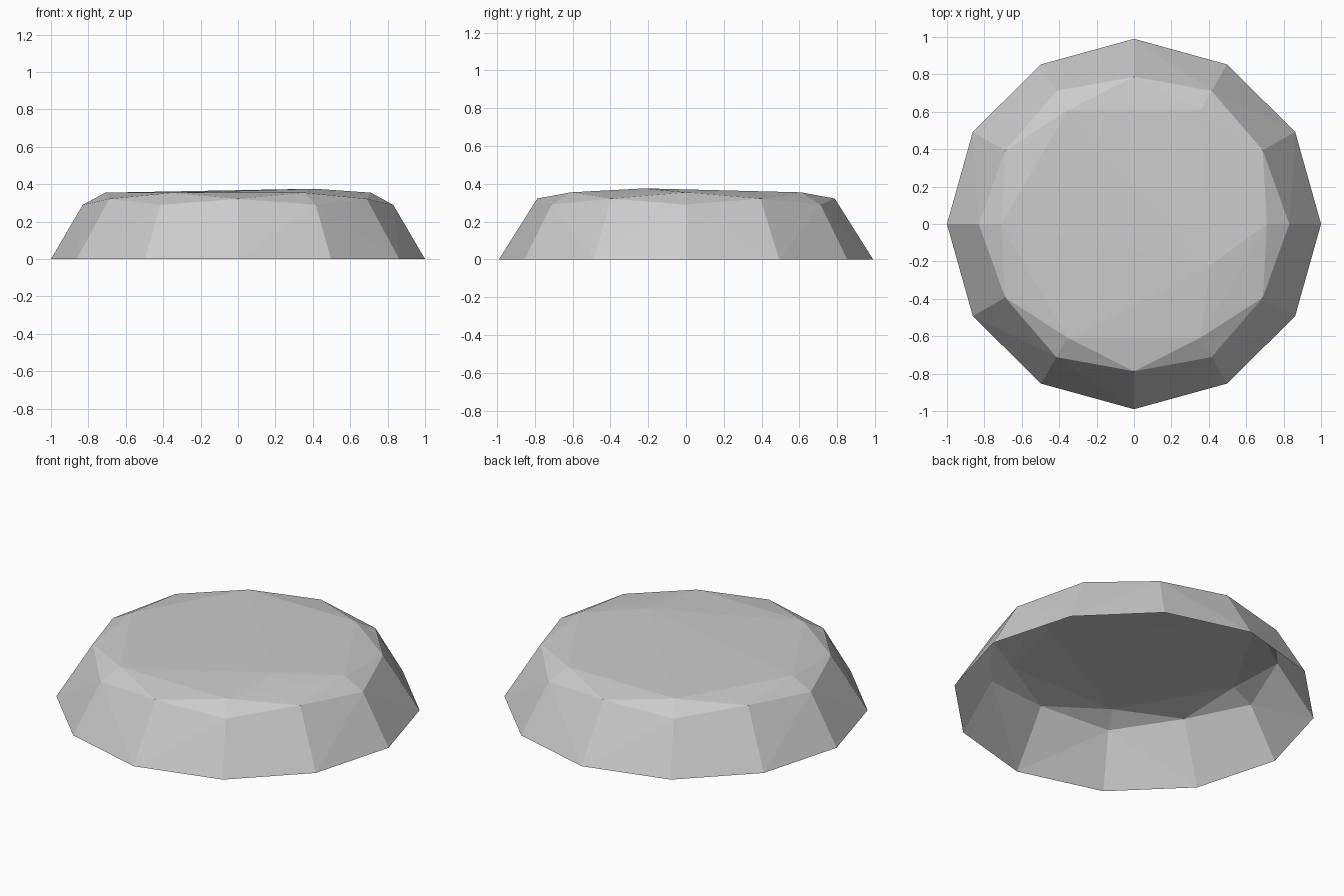
import bpy
import bmesh
from math import cos, sin, radians

cube = bpy.data.objects.get("Cube")
if cube:
    bpy.data.objects.remove(cube, do_unlink=True)

# Single stone grey
stone = bpy.data.materials.new("stone_grey")
GREY = (0.6, 0.6, 0.6, 1.0)
stone.use_nodes = True
stone.diffuse_color = GREY
stone.node_tree.nodes["Principled BSDF"].inputs["Base Color"].default_value = GREY

bm = bmesh.new()


def vert(radius, step, z):
    a = radians(30 * step)
    return bm.verts.new((radius * cos(a), radius * sin(a) * 0.99, z))


# Ground ring, shoulder ring (alternating wide/low and narrow/high), cap ring
base = [vert(1.0 if i % 3 == 0 else 0.995, i, 0) for i in range(12)]
shoulder = [vert(0.83, i, 0.29) if i % 2 == 0 else vert(0.795, i, 0.322)
            for i in range(12)]
cap = [vert(0.71, i, 0.355) for i in range(0, 12, 2)]
peak = bm.verts.new((0.41, -0.22, 0.376))

for k in range(6):
    low, odd, nxt = 2 * k, 2 * k + 1, (2 * k + 2) % 12
    c0, c1 = cap[k], cap[(k + 1) % 6]
    # Sloping side, folded outwards along the diagonals
    bm.faces.new((base[low], base[odd], shoulder[low]))
    bm.faces.new((base[odd], shoulder[odd], shoulder[low]))
    bm.faces.new((base[odd], base[nxt], shoulder[nxt]))
    bm.faces.new((base[odd], shoulder[nxt], shoulder[odd]))
    # Chamfer between shoulder and cap
    bm.faces.new((shoulder[low], shoulder[odd], c0))
    bm.faces.new((shoulder[odd], shoulder[nxt], c1))
    bm.faces.new((shoulder[odd], c1, c0))
    # Faceted top rising to the off-centre peak
    bm.faces.new((c0, c1, peak))

# Open underneath
mesh = bpy.data.meshes.new("flat_rock")
bm.to_mesh(mesh)
bm.free()
mesh.materials.append(stone)
rock = bpy.data.objects.new("flat_rock", mesh)
bpy.context.collection.objects.link(rock)
